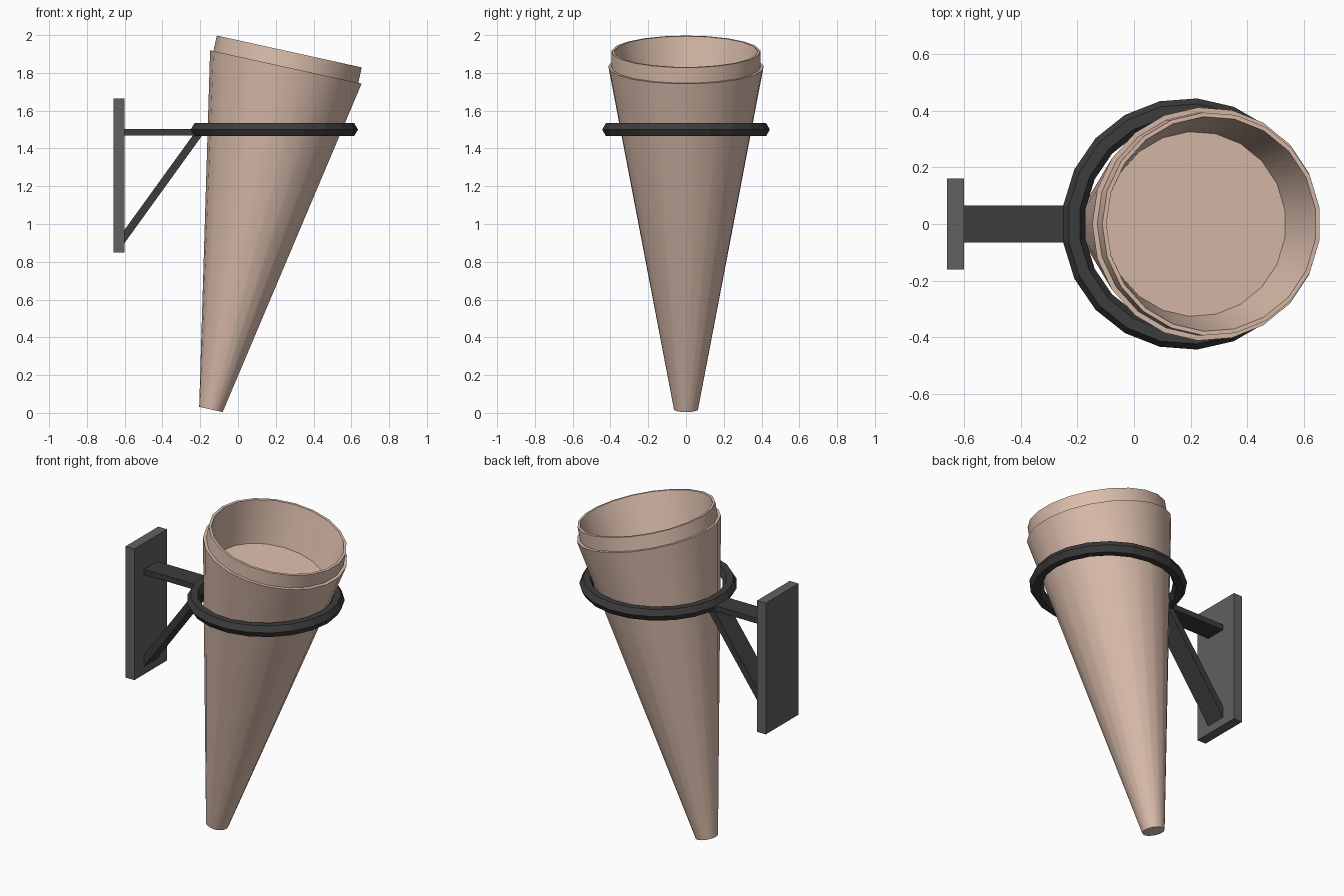
import bpy, bmesh, math
from mathutils import Matrix

if "Cube" in bpy.data.objects:
    bpy.data.objects.remove(bpy.data.objects["Cube"])

SIDES = 21


def material(name, rgb):
    m = bpy.data.materials.new(name)
    m.diffuse_color = (*rgb, 1)
    m.use_nodes = True
    m.node_tree.nodes["Principled BSDF"].inputs["Base Color"].default_value = m.diffuse_color
    return m


clay = material("clay", (0.72, 0.52, 0.42))
iron = material("iron", (0.045, 0.045, 0.045))
steel = material("steel", (0.12, 0.12, 0.12))


def finish(name, bm, mat, smooth=False):
    bmesh.ops.recalc_face_normals(bm, faces=bm.faces)
    me = bpy.data.meshes.new(name)
    bm.to_mesh(me)
    bm.free()
    me.materials.append(mat)
    ob = bpy.data.objects.new(name, me)
    bpy.context.collection.objects.link(ob)
    if smooth:
        bpy.ops.object.select_all(action='DESELECT')
        ob.select_set(True)
        bpy.context.view_layer.objects.active = ob
        bpy.ops.object.shade_smooth_by_angle(angle=math.radians(30))
    return ob


def lathe(profile, phase=0.0, closed=False):
    """Spin (radius, height) points around z; cap both ends unless closed."""
    bm = bmesh.new()
    angles = [2 * math.pi * i / SIDES + phase for i in range(SIDES)]
    rings = [[bm.verts.new((r * math.cos(a), r * math.sin(a), h)) for a in angles]
             for r, h in profile]
    pairs = list(zip(rings, rings[1:]))
    if closed:
        pairs.append((rings[-1], rings[0]))
    else:
        bm.faces.new(rings[0])
        bm.faces.new(rings[-1])
    for lo, hi in pairs:
        for i in range(SIDES):
            j = (i + 1) % SIDES
            bm.faces.new((lo[i], lo[j], hi[j], hi[i]))
    return bm


def extrude_y(outline, half):
    """Prism from an (x, z) outline, centred on y = 0."""
    bm = bmesh.new()
    f = bm.faces.new([bm.verts.new((x, -half, z)) for x, z in outline])
    new = bmesh.ops.extrude_face_region(bm, geom=[f])["geom"]
    bmesh.ops.translate(bm, vec=(0, 2 * half, 0),
                        verts=[v for v in new if isinstance(v, bmesh.types.BMVert)])
    return bm


# Tilted tapering vessel with stepped rim and shallow recessed floor
cone = lathe([(0.064, 0), (0.413, 1.856), (0.395, 1.856), (0.395, 1.94),
              (0.38, 1.94), (0.327, 1.68)], phase=math.pi / SIDES)
vessel = finish("cone_vessel", cone, clay, True)
vessel.matrix_world = (Matrix.Translation((-0.143, 0, 0.018))
                       @ Matrix.Rotation(math.radians(12.4), 4, 'Y'))

# Holding ring with hexagonal section
hexagon = [(0.405 + 0.04 * math.cos(k * math.pi / 3), 0.04 * math.sin(k * math.pi / 3))
           for k in range(6)]
ring = finish("holding_ring", lathe(hexagon, closed=True), iron)
ring.location = (0.19, 0, 1.5)

# Wall plate, horizontal arm and diagonal brace
finish("wall_plate", extrude_y([(-0.66, 0.85), (-0.60, 0.85), (-0.60, 1.665), (-0.66, 1.665)], 0.16), steel)
finish("bracket_arm", extrude_y([(-0.60, 1.468), (-0.20, 1.468), (-0.20, 1.502), (-0.60, 1.502)], 0.065), iron)
finish("diagonal_brace", extrude_y([(-0.60, 0.90), (-0.185, 1.475), (-0.235, 1.475), (-0.60, 0.97)], 0.065), iron)
